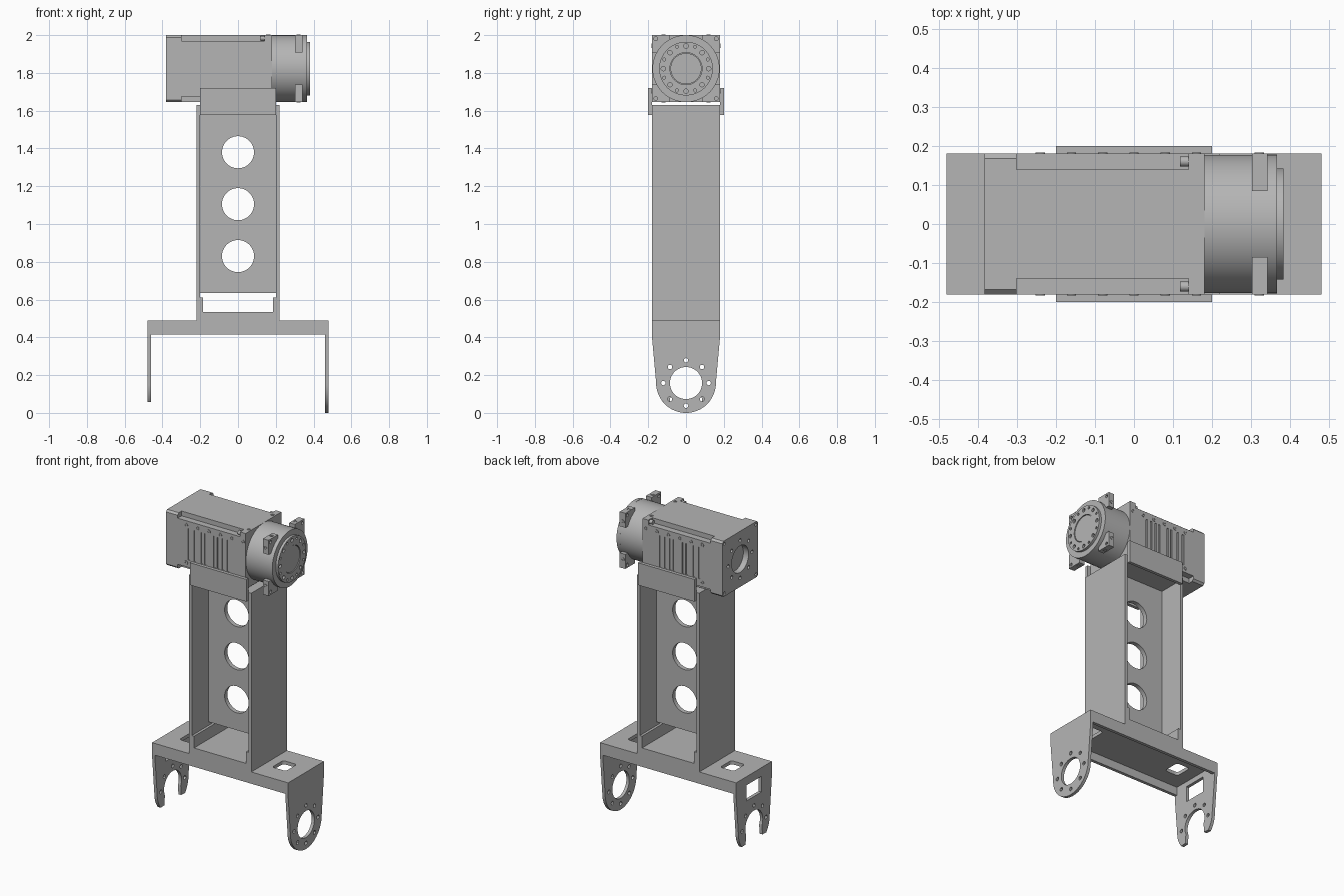
import bpy, bmesh, math
from mathutils import Vector

cube = bpy.data.objects.get("Cube")
if cube:
    bpy.data.objects.remove(cube, do_unlink=True)

grey = bpy.data.materials.new("machined grey")
grey.use_nodes = True
COLOR = (0.46, 0.46, 0.46, 1)
grey.diffuse_color = COLOR
grey.node_tree.nodes["Principled BSDF"].inputs["Base Color"].default_value = COLOR


# ---- helpers: 2D outlines, extruded along an axis ----
def arc(cu, cv, r, a0, a1, n=32):
    return [(cu + r * math.cos(math.radians(a0 + (a1 - a0) * i / n)),
             cv + r * math.sin(math.radians(a0 + (a1 - a0) * i / n))) for i in range(n + 1)]


def circle(cu, cv, r, n=48):
    return arc(cu, cv, r, 0, 360, n)[:-1]


def rect(u0, u1, v0, v1):
    return [(u0, v0), (u1, v0), (u1, v1), (u0, v1)]


def rounded(u0, u1, v0, v1, r):
    return (arc(u1 - r, v1 - r, r, 0, 90, 6) + arc(u0 + r, v1 - r, r, 90, 180, 6)
            + arc(u0 + r, v0 + r, r, 180, 270, 6) + arc(u1 - r, v0 + r, r, 270, 360, 6))


def ring(cu, cv, r, hole_r, angles):
    return [circle(cu + r * math.cos(math.radians(a)), cv + r * math.sin(math.radians(a)), hole_r, 12)
            for a in angles]


def extrude(name, loops, axis, a, b):
    """Fill the first loop, leave the others as holes, extrude from a to b.
    Axis x uses (y, z) outlines, y uses (x, z), z uses (x, y)."""
    curve = bpy.data.curves.new(name, 'CURVE')
    curve.dimensions = '2D'
    curve.fill_mode = 'BOTH'
    curve.extrude = abs(b - a) / 2
    for loop in loops:
        s = curve.splines.new('POLY')
        s.points.add(len(loop) - 1)
        for p, (u, v) in zip(s.points, loop):
            p.co = (u, v, 0, 1)
        s.use_cyclic_u = True
    temp = bpy.data.objects.new(name + " outline", curve)
    bpy.context.scene.collection.objects.link(temp)
    deps = bpy.context.evaluated_depsgraph_get()
    mesh = bpy.data.meshes.new_from_object(temp.evaluated_get(deps))
    bpy.data.objects.remove(temp, do_unlink=True)
    bpy.data.curves.remove(curve)
    mid = (a + b) / 2
    bm = bmesh.new()
    bm.from_mesh(mesh)
    bmesh.ops.remove_doubles(bm, verts=bm.verts, dist=1e-5)
    for vert in bm.verts:
        u, v, w = vert.co
        w += mid
        vert.co = Vector({'x': (w, u, v), 'y': (u, w, v), 'z': (u, v, w)}[axis])
    bmesh.ops.recalc_face_normals(bm, faces=bm.faces)
    bm.to_mesh(mesh)
    bm.free()
    mesh.materials.clear()
    mesh.materials.append(grey)
    mesh.name = name
    ob = bpy.data.objects.new(name, mesh)
    bpy.context.scene.collection.objects.link(ob)
    bpy.ops.object.select_all(action='DESELECT')
    ob.select_set(True)
    bpy.context.view_layer.objects.active = ob
    bpy.ops.object.shade_smooth_by_angle(angle=math.radians(30))
    return ob


# ---- lower fork: channel with two hanging legs ----
slots = [rounded(s * 0.328 - 0.048, s * 0.328 + 0.048, -0.055, 0.055, 0.018) for s in (-1, 1)]
extrude("fork_top", [rect(-0.48, 0.48, -0.18, 0.18)] + slots, 'z', 0.468, 0.49)
for side, s in (("front", -1), ("back", 1)):
    extrude("fork_flange_" + side, [rect(-0.48, 0.48, 0.415, 0.49)], 'y', s * 0.18, s * 0.16)

CZ = 0.158  # pivot height
shoulder_l, shoulder_r = [(-0.18, 0.49), (-0.18, 0.40)], [(0.18, 0.40), (0.18, 0.49)]
closed = shoulder_l + arc(0, CZ, 0.158, 180, 360) + shoulder_r
extrude("left_leg", [closed, circle(0, CZ, 0.085)] + ring(0, CZ, 0.12, 0.012, range(0, 360, 45)),
        'x', 0.46, 0.48)
hook = (shoulder_l + arc(0, CZ, 0.158, 180, 219, 10) + [(-0.085, 0.06)]
        + arc(0, CZ, 0.088, 205, -25, 40) + [(0.085, 0.06)]
        + arc(0, CZ, 0.158, 321, 360, 10) + shoulder_r)
extrude("right_leg", [hook, rect(-0.075, 0.075, 0.335, 0.435)]
        + ring(0, CZ, 0.12, 0.012, range(0, 181, 45)), 'x', -0.48, -0.46)

# ---- column: two side walls joined by a pierced web ----
for side, s in (("right", -1), ("left", 1)):
    extrude("column_wall_" + side, [rect(-0.18, 0.18, 0.485, 1.63)], 'x', s * 0.20, s * 0.22)
    extrude("column_foot_" + side, [rect(-0.18, 0.18, 0.485, 0.61)], 'x', s * 0.184, s * 0.202)
extrude("column_floor", [rect(-0.2, 0.2, -0.18, 0.18)], 'z', 0.485, 0.535)
extrude("column_web", [rect(-0.201, 0.201, 0.635, 1.615)]
        + [circle(0, z, 0.085) for z in (0.83, 1.105, 1.38)], 'y', -0.014, 0.014)

# ---- saddle that carries the motor ----
extrude("saddle_plate", [rect(-0.2, 0.2, -0.19, 0.19)], 'z', 1.608, 1.63)
for side, s in (("front", -1), ("back", 1)):
    extrude("saddle_flange_" + side, [rect(-0.2, 0.2, 1.578, 1.72)], 'y', s * 0.18, s * 0.2)

# ---- motor body with stepped long edges ----
MZ, H = 1.8225, 0.1775


def stepped(w, n, h):
    return [(-n, MZ - H), (n, MZ - H), (n, MZ - h), (w, MZ - h), (w, MZ + h), (n, MZ + h),
            (n, MZ + H), (-n, MZ + H), (-n, MZ + h), (-w, MZ + h), (-w, MZ - h), (-n, MZ - h)]


extrude("motor_body", [stepped(0.174, 0.14, 0.147)], 'x', -0.302, 0.142)
grooves = [rect(x - 0.006, x + 0.006, MZ - 0.1, MZ + 0.1)
           for x in (-0.22, -0.18, -0.13, -0.105, -0.04, -0.015, 0.02, 0.055)]
BOLT_X = [-0.24 + 0.08 * i for i in range(6)]
for side, s in (("front", -1), ("back", 1)):
    extrude("motor_panel_" + side, [rect(-0.302, 0.142, MZ - 0.147, MZ + 0.147)] + grooves,
            'y', s * 0.173, s * 0.18)
    for z in (MZ - 0.12, MZ + 0.12):
        for x in BOLT_X + [0.32]:
            extrude("side_bolt_" + side, [circle(x, z, 0.012, 16), circle(x, z, 0.006, 6)],
                    'y', s * 0.174, s * 0.183)
    for end, t in (("top", 1), ("bottom", -1)):
        for x in (0.16, 0.32):
            extrude("edge_bolt_" + end, [circle(x, s * 0.12, 0.011, 16), circle(x, s * 0.12, 0.006, 6)],
                    'z', MZ + t * 0.17, MZ + t * 0.18)
        extrude("corner_bolt_" + end, [circle(s * 0.16, MZ + t * 0.161, 0.013, 16)], 'x', 0.118, 0.145)

# motor end cap with chamfered corners and a round recess
c = 0.012
cap = [(-0.18 + c, MZ - H), (0.18 - c, MZ - H), (0.18, MZ - H + c), (0.18, MZ + H - c),
       (0.18 - c, MZ + H), (-0.18 + c, MZ + H), (-0.18, MZ + H - c), (-0.18, MZ - H + c)]
corner_holes = [circle(sy * 0.16, MZ + sz * 0.158, 0.01, 12) for sy in (-1, 1) for sz in (-1, 1)]
extrude("end_cap", [cap], 'x', -0.345, -0.30)
extrude("end_cap_face", [cap, circle(0, MZ, 0.085)] + corner_holes
        + ring(0, MZ, 0.12, 0.011, range(0, 360, 45)), 'x', -0.382, -0.345)

# ---- gearhead ----
extrude("gearhead_mount", [rect(-0.18, 0.18, MZ - H, MZ + H)], 'x', 0.14, 0.18)
extrude("gearhead_drum", [circle(0, MZ, 0.177, 96)], 'x', 0.175, 0.35)
for sy in (-1, 1):
    for sz in (-1, 1):
        y0, y1 = sorted((sy * 0.085, sy * 0.18))
        z0, z1 = sorted((MZ + sz * 0.085, MZ + sz * H))
        extrude("flange_ear", [rect(y0, y1, z0, z1), circle(sy * 0.16, MZ + sz * 0.158, 0.01, 12)],
                'x', 0.302, 0.342)
extrude("output_disc", [circle(0, MZ, 0.1775, 96)], 'x', 0.342, 0.366)
extrude("output_ring", [circle(0, MZ, 0.142, 64), circle(0, MZ, 0.085)]
        + ring(0, MZ, 0.12, 0.012, range(0, 360, 45))
        + ring(0, MZ, 0.125, 0.008, [a + 22.5 for a in range(0, 360, 45)]), 'x', 0.364, 0.382)
extrude("output_hub", [circle(0, MZ, 0.082)], 'x', 0.362, 0.378)
